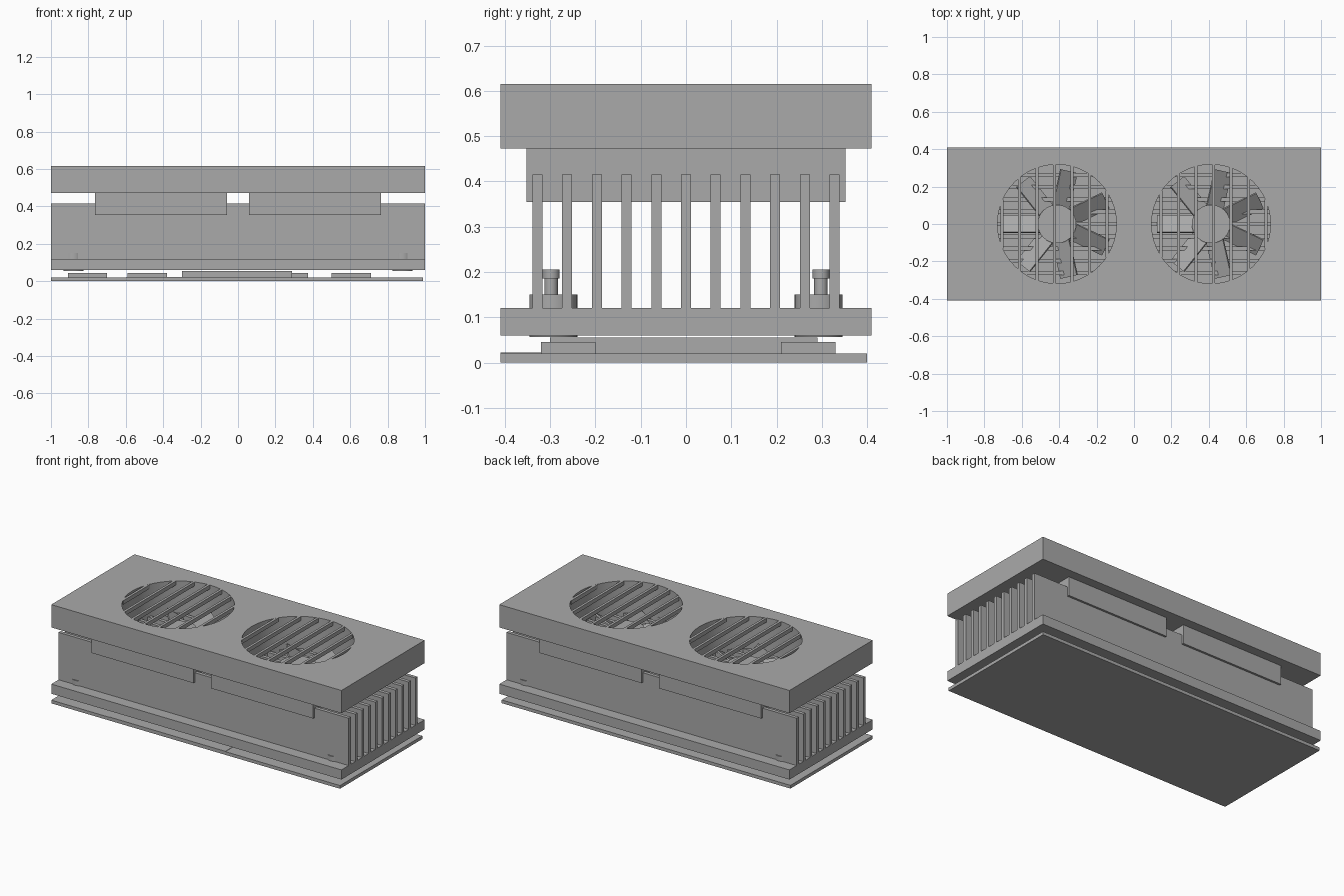
import bpy, math
from mathutils import Matrix, Vector

if "Cube" in bpy.data.objects:
    bpy.data.objects.remove(bpy.data.objects["Cube"], do_unlink=True)

grey = bpy.data.materials.new("plain grey")
grey.use_nodes = True
colour = (0.4, 0.4, 0.4, 1)
grey.diffuse_color = colour
grey.node_tree.nodes["Principled BSDF"].inputs["Base Color"].default_value = colour


def finish(name):
    ob = bpy.context.object
    ob.name = name
    ob.data.materials.append(grey)
    return ob


def box(name, x, y, z):
    """Box given as (low, high) ranges."""
    bpy.ops.mesh.primitive_cube_add(size=1)
    ob = finish(name)
    size = [b - a for a, b in (x, y, z)]
    mid = [(a + b) / 2 for a, b in (x, y, z)]
    ob.data.transform(Matrix.Translation(mid) @ Matrix.Diagonal((*size, 1)))
    return ob


def cylinder(name, x, y, r, z, sides=32):
    bpy.ops.mesh.primitive_cylinder_add(vertices=sides, radius=r, depth=z[1] - z[0])
    ob = finish(name)
    ob.data.transform(Matrix.Translation((x, y, (z[0] + z[1]) / 2)))
    bpy.ops.object.shade_smooth_by_angle(angle=math.radians(35))
    return ob


def cut(ob, cutter, operation="DIFFERENCE"):
    cutter.hide_render = True
    cutter.hide_set(True)
    cutter.display_type = "WIRE"
    mod = ob.modifiers.new("cut", "BOOLEAN")
    mod.operation = operation
    mod.solver = "EXACT"
    mod.object = cutter


FAN_X, FAN_R = 0.412, 0.318

# Circuit board, edge contacts and chips
box("circuit_board", (-1, 0.99), (-0.41, 0.40), (0, 0.02))
box("edge_contacts", (-0.6, 0.2), (-0.41, -0.32), (0.02, 0.022))
box("main_chip", (-0.3, 0.29), (-0.3, 0.29), (0.02, 0.055))
for x, y in ((-0.805, -0.26), (-0.485, -0.26), (-0.105, -0.09),
             (0.27, 0.27), (0.605, 0.27), (0.605, -0.26)):
    box("small_chip", (x - 0.105, x + 0.105), (y - 0.06, y + 0.06), (0.02, 0.045))

# Heat sink
box("base_plate", (-1, 1), (-0.41, 0.41), (0.06, 0.12))
for i in range(-5, 6):
    y = i * 0.0656
    box("cooling_fin", (-1, 1), (y - 0.011, y + 0.011), (0.12, 0.415))

# Corner screws
for x in (-0.88, 0.88):
    for y in (-0.293, 0.293):
        yy = y - math.copysign(0.005, -y)
        cylinder("screw_washer", x, y, 0.053, (0.056, 0.15))
        cylinder("screw_shaft", x, yy, 0.015, (0.15, 0.186))
        cylinder("screw_head", x, yy, 0.019, (0.186, 0.206))

# Top shroud
shroud = box("shroud", (-1, 1), (-0.41, 0.41), (0.473, 0.615))

for side in (-1, 1):
    cx = side * FAN_X
    hole = cylinder("fan_hole_cutter", cx, 0, FAN_R, (0.3, 0.7), 48)
    cut(shroud, hole)

    # Square fan frame
    frame = box("fan_frame", (cx - 0.352, cx + 0.352), (-0.352, 0.352), (0.355, 0.473))
    cut(frame, hole)

    # Grille bars, trimmed to the round opening
    for k in range(-3, 4):
        bx = side * (0.425 + 0.0936 * k)
        half = math.sqrt(FAN_R ** 2 - (bx - cx) ** 2) + 0.008
        box("grille_bar", (bx - 0.008, bx + 0.008), (-half, half), (0.59, 0.6145))

    # Fan hub and pitched blades
    cylinder("fan_hub", cx, 0, 0.103, (0.36, 0.468))
    for n in range(7):
        blade = box("fan_blade", (0.09, 0.29), (-0.055, 0.055), (-0.005, 0.005))
        blade.data.transform(
            Matrix.Translation(Vector((cx, 0, 0.425)))
            @ Matrix.Rotation(n * math.tau / 7 + 0.45, 4, "Z")
            @ Matrix.Rotation(math.radians(35), 4, "X"))
